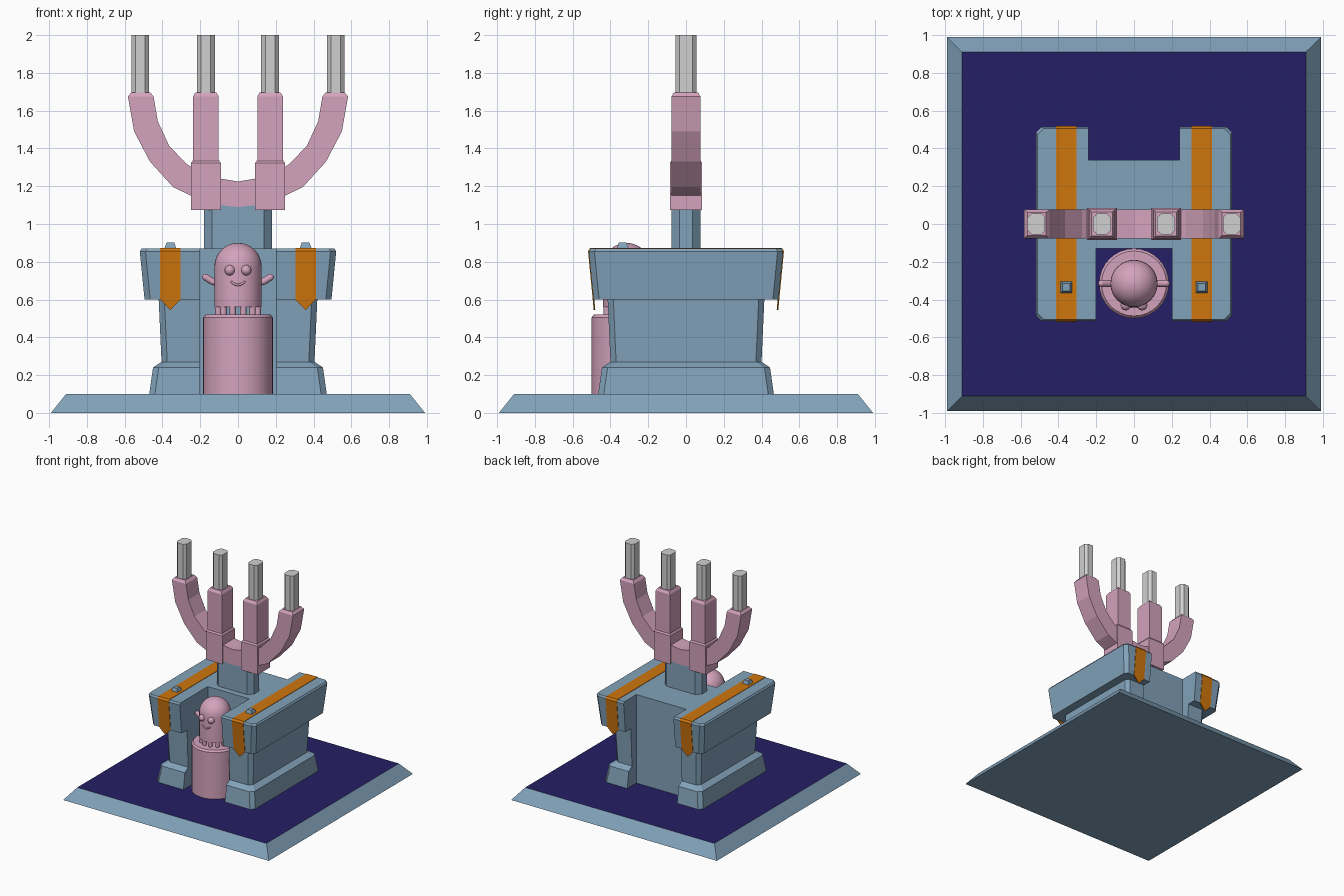
import bpy, bmesh, math
from mathutils import Vector

cube = bpy.data.objects.get("Cube")
if cube:
    bpy.data.objects.remove(cube, do_unlink=True)


def material(name, r, g, b):
    m = bpy.data.materials.new(name)
    m.use_nodes = True
    m.diffuse_color = (r, g, b, 1)
    node = m.node_tree.nodes["Principled BSDF"]
    node.inputs["Base Color"].default_value = (r, g, b, 1)
    node.inputs["Roughness"].default_value = 0.8
    return m


BLUE = material("slate blue", 0.223, 0.361, 0.491)
NAVY = material("navy", 0.018, 0.0137, 0.133)
PINK = material("pink", 0.658, 0.366, 0.509)
ORANGE = material("orange", 0.631, 0.181, 0.004)
GREY = material("light grey", 0.631, 0.631, 0.631)


def finish(name, bm, mat, smooth=False, solid=True):
    if solid:
        bmesh.ops.recalc_face_normals(bm, faces=bm.faces)
    me = bpy.data.meshes.new(name)
    bm.to_mesh(me)
    bm.free()
    me.materials.append(mat)
    ob = bpy.data.objects.new(name, me)
    bpy.context.collection.objects.link(ob)
    if smooth:
        bpy.ops.object.select_all(action='DESELECT')
        ob.select_set(True)
        bpy.context.view_layer.objects.active = ob
        bpy.ops.object.shade_smooth_by_angle(angle=math.radians(35))
    return ob


def loft(name, rings, mat, smooth=False):
    """Skin a row of equal rings and cap both ends."""
    bm = bmesh.new()
    rows = [[bm.verts.new(p) for p in ring] for ring in rings]
    n = len(rows[0])
    for a, b in zip(rows, rows[1:]):
        for i in range(n):
            j = (i + 1) % n
            bm.faces.new((a[i], a[j], b[j], b[i]))
    bm.faces.new(rows[0])
    bm.faces.new(rows[-1])
    return finish(name, bm, mat, smooth)


def rect(hx, hy, z, c=0, cx=0, cy=0):
    """Rectangle ring, with chamfered corners when c is set."""
    if c:
        half = [(hx, -hy + c), (hx, hy - c), (hx - c, hy), (-hx + c, hy)]
    else:
        half = [(hx, -hy), (hx, hy)]
    ring = half + [(-x, -y) for x, y in half]
    return [(cx + x, cy + y, z) for x, y in ring]


def circle(r, z, cx=0, cy=0, n=32):
    return [(cx + r * math.cos(2 * math.pi * i / n),
             cy + r * math.sin(2 * math.pi * i / n), z) for i in range(n)]


def tube(name, pts, r, mat):
    """Round-ended tube along a polyline."""
    bm = bmesh.new()
    for i, p in enumerate(pts):
        s = bmesh.ops.create_uvsphere(bm, u_segments=12, v_segments=8, radius=r)
        bmesh.ops.translate(bm, verts=s["verts"], vec=p)
        if i:
            a, b = Vector(pts[i - 1]), Vector(p)
            d = b - a
            c = bmesh.ops.create_cone(bm, segments=12, radius1=r, radius2=r,
                                      depth=d.length, cap_ends=True)["verts"]
            bmesh.ops.rotate(bm, verts=c, matrix=d.to_track_quat('Z', 'Y').to_matrix())
            bmesh.ops.translate(bm, verts=c, vec=(a + b) / 2)
    return finish(name, bm, mat, True)


# Floor slab with a navy top
slab = loft("floor_slab", [rect(0.99, 0.99, 0), rect(0.91, 0.91, 0.1)], BLUE)
slab.data.materials.append(NAVY)
for f in slab.data.polygons:
    if f.normal.z > 0.9:
        f.material_index = 1


# Altar body: stepped, notched at the front and back
def altar_ring(hx, z, c=0.03, inset=0.005):
    hy = hx - inset
    right = [(0.2, -0.13), (0.2, -hy), (hx - c, -hy), (hx, -hy + c),
             (hx, hy - c), (hx - c, hy), (0.24, hy), (0.24, 0.34)]
    left = [(-x, y) for x, y in reversed(right)]
    return [(x, y, z) for x, y in right + left]


loft("altar_body", [
    altar_ring(0.47, 0.1), altar_ring(0.45, 0.24), altar_ring(0.405, 0.27),
    altar_ring(0.42, 0.6), altar_ring(0.495, 0.6), altar_ring(0.52, 0.855),
    altar_ring(0.51, 0.87)], BLUE)

# Cloth runners with pointed ends, and a stud on each
half_path = [(-0.49, 0.6), (-0.515, 0.855), (-0.505, 0.87)]
path = half_path + [(-y, z) for y, z in reversed(half_path)]
for side, s in (("right", -1), ("left", 1)):
    cx = 0.358 * s
    bm = bmesh.new()
    rows = [[bm.verts.new((cx + dx, y, z)) for dx in (-0.054, 0.054)] for y, z in path]
    for a, b in zip(rows, rows[1:]):
        bm.faces.new((a[0], a[1], b[1], b[0]))
    front = bm.verts.new((cx, -0.4845, 0.545))
    back = bm.verts.new((cx, 0.4845, 0.545))
    bm.faces.new((front, rows[0][1], rows[0][0]))
    bm.faces.new((back, rows[-1][0], rows[-1][1]))
    runner = finish(side + "_runner", bm, ORANGE)
    mod = runner.modifiers.new("thickness", 'SOLIDIFY')
    mod.thickness = 0.008
    mod.offset = 0
    loft(side + "_stud", [rect(0.03, 0.03, 0.865, 0, cx, -0.335),
                          rect(0.03, 0.03, 0.875, 0, cx, -0.335),
                          rect(0.02, 0.02, 0.902, 0, cx, -0.335)], BLUE)

# Pillar under the candle holder
loft("pillar", [rect(0.18, 0.076, 0.86, 0.042), rect(0.18, 0.076, 1.13, 0.042)], BLUE)

# Curved arm: outer and inner edge points of one half
edges = [(0, 1.09, 0, 1.225), (0.1, 1.1, 0.09, 1.24), (0.25, 1.15, 0.2, 1.27),
         (0.344, 1.196, 0.275, 1.32), (0.466, 1.33, 0.365, 1.415),
         (0.55, 1.49, 0.425, 1.545), (0.583, 1.675, 0.447, 1.675),
         (0.565, 1.697, 0.465, 1.697)]


def arm_ring(e, s, w):
    ox, oz, ix, iz = e
    return [(s * ox, -w, oz), (s * ox, w, oz), (s * ix, w, iz), (s * ix, -w, iz)]


widths = [0.077] * (len(edges) - 1) + [0.062]
halves = {s: [arm_ring(e, s, w) for e, w in zip(edges, widths)] for s in (-1, 1)}
loft("curved_arm", halves[-1][:0:-1] + halves[1], PINK)

# Inner holders with square collars, then the four candles
for side, s in (("right", -1), ("left", 1)):
    cx = 0.17 * s
    loft(side + "_collar", [rect(0.08, 0.086, 1.075, 0, cx),
                            rect(0.08, 0.086, 1.322, 0, cx),
                            rect(0.07, 0.076, 1.336, 0, cx)], PINK)
    loft(side + "_holder", [rect(0.068, 0.077, 1.3, 0, cx),
                            rect(0.068, 0.077, 1.675, 0, cx),
                            rect(0.055, 0.063, 1.697, 0, cx)], PINK)
    for part, x in (("inner", cx), ("outer", 0.517 * s)):
        loft(f"{side}_{part}_candle", [rect(0.047, 0.056, 1.68, 0.022, x),
                                       rect(0.047, 0.056, 2.0, 0.022, x)], GREY)

# Round pedestal in the front notch
CY = -0.315
loft("pedestal", [circle(0.185, 0.1, 0, CY), circle(0.185, 0.505, 0, CY),
                  circle(0.172, 0.52, 0, CY)], PINK, True)

# Domed figure standing on the pedestal
R, DOME = 0.125, 0.775
dome = [circle(R * math.cos(t), DOME + R * math.sin(t), 0, CY)
        for t in (math.radians(a) for a in range(0, 90, 11))]
loft("figure_body", [circle(R, 0.56, 0, CY)] + dome, PINK, True)
for i in range(12):
    t = 2 * math.pi * (i + 0.5) / 12
    x, y = 0.108 * math.cos(t), CY + 0.108 * math.sin(t)
    tube(f"figure_foot_{i + 1}", [(x, y, 0.525), (x, y, 0.57)], 0.017, PINK)

# Arms, eyes and smile
for side, s in (("right", -1), ("left", 1)):
    tube(side + "_figure_arm", [(s * 0.11, CY, 0.69), (s * 0.135, CY, 0.695),
                                (s * 0.172, CY, 0.718)], 0.018, PINK)
    tube(side + "_eye", [(s * 0.043, CY - 0.115, 0.755)], 0.028, PINK)
smile = []
for i in range(7):
    u = i / 3 - 1
    x = 0.033 * u
    smile.append((x, CY - math.sqrt(R * R - x * x), 0.677 + 0.015 * u * u))
tube("smile", smile, 0.006, PINK)
